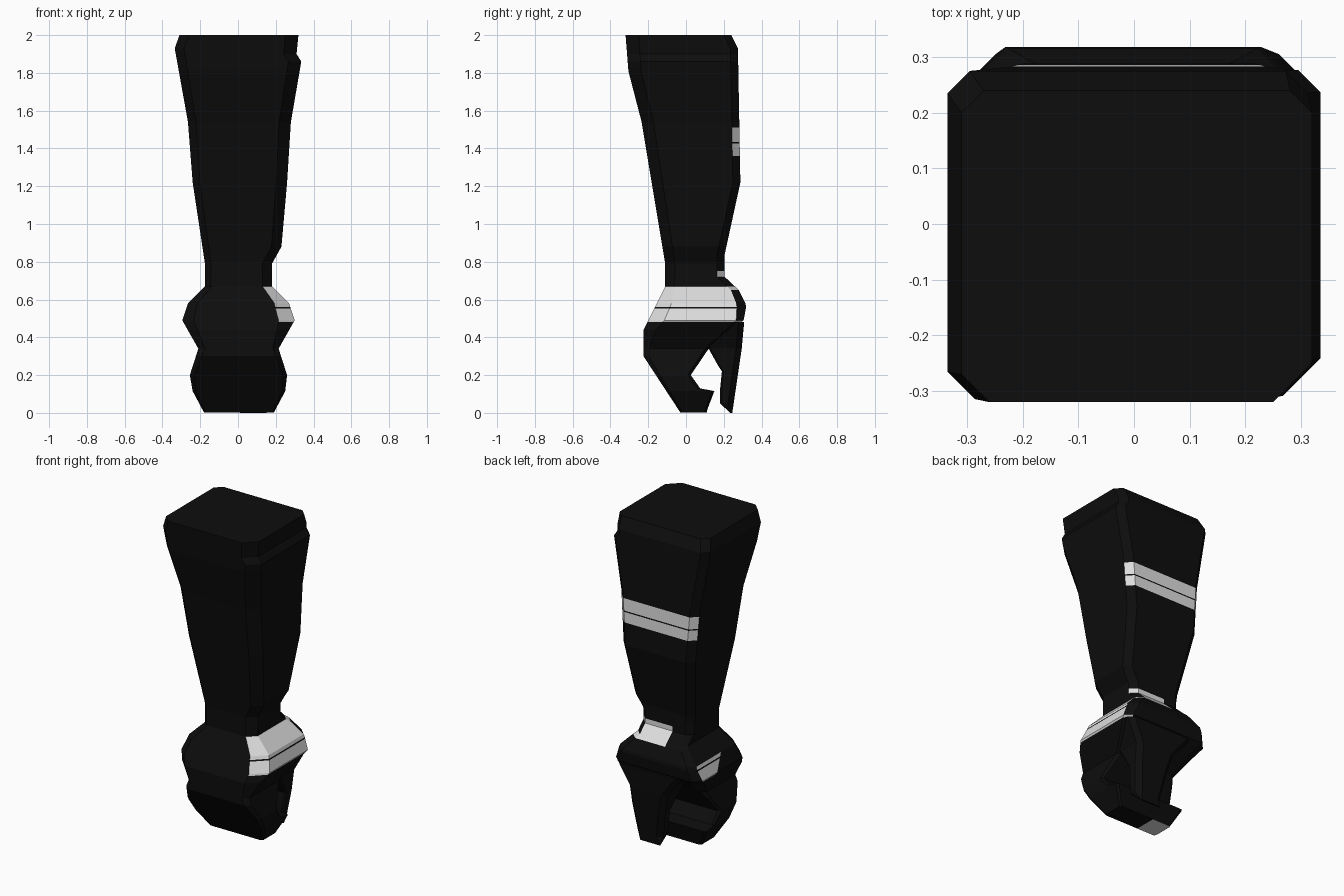
import bpy, bmesh
from mathutils import Vector

if "Cube" in bpy.data.objects:
    bpy.data.objects.remove(bpy.data.objects["Cube"])


def material(name, value):
    m = bpy.data.materials.new(name)
    m.diffuse_color = (value, value, value, 1)
    m.use_nodes = True
    m.node_tree.nodes["Principled BSDF"].inputs["Base Color"].default_value = m.diffuse_color
    return m


MATS = [material("black", 0.004), material("pale_grey", 0.72)]


def at(profile, z):
    """Piecewise linear value of a (z, value) profile, listed top down."""
    if z >= profile[0][0]:
        return profile[0][1]
    for (za, a), (zb, b) in zip(profile, profile[1:]):
        if zb <= z <= za:
            return a + (b - a) * (za - z) / (za - zb)
    return profile[-1][1]


def loft(name, levels, left, right, front, back, cham, cuts=(), rule=None):
    """Stack of chamfered rectangles following four silhouettes."""
    bm = bmesh.new()
    rings = []
    for z in sorted(levels, reverse=True):
        x0, x1, y0, y1 = (at(p, z) for p in (left, right, front, back))
        fl, fr, br, bl = (min(at(p, z), 0.45 * (y1 - y0)) for p in cham)
        pts = [(x0 + fl, y0), (x1 - fr, y0), (x1, y0 + fr), (x1, y1 - br),
               (x1 - br, y1), (x0 + bl, y1), (x0, y1 - bl), (x0, y0 + fl)]
        rings.append([bm.verts.new((x, y, z)) for x, y in pts])
    for a, b in zip(rings, rings[1:]):
        for i in range(8):
            j = (i + 1) % 8
            bm.faces.new((a[i], b[i], b[j], a[j]))
    bm.faces.new(rings[0])
    bm.faces.new(rings[-1][::-1])
    bmesh.ops.recalc_face_normals(bm, faces=bm.faces)
    for co, no in cuts:
        bmesh.ops.bisect_plane(bm, geom=bm.verts[:] + bm.edges[:] + bm.faces[:],
                               plane_co=co, plane_no=no)
    bm.normal_update()
    for f in bm.faces:
        f.material_index = int(bool(rule and rule(f.calc_center_median(), f.normal)))
    me = bpy.data.meshes.new(name)
    bm.to_mesh(me)
    bm.free()
    for m in MATS:
        me.materials.append(m)
    ob = bpy.data.objects.new(name, me)
    bpy.context.collection.objects.link(ob)
    return ob


def const(v):
    return [(0, v)]


# Forearm, down to the narrow wrist, with stripes on the back
def arm_rule(c, n):
    if n.y < 0.7:
        return False
    stripe = 1.36 < c.z < 1.425 or 1.433 < c.z < 1.51
    patch = c.x > -0.05 and 0.705 < c.z < 0.75
    return stripe or patch


loft("forearm",
     [2, 1.93, 1.9, 1.86, 1.81, 1.54, 1.51, 1.433, 1.425, 1.36, 1.22, 0.88,
      0.84, 0.79, 0.75, 0.705, 0.67],
     [(2, -.31), (1.93, -.335), (1.54, -.265), (1.22, -.24), (.79, -.175), (.67, -.175)],
     [(2, .32), (1.9, .31), (1.86, .335), (1.54, .28), (1.22, .26), (.88, .23), (.79, .18), (.67, .18)],
     [(2, -.32), (1.81, -.305), (1.54, -.235), (.79, -.11), (.67, -.11)],
     [(2, .24), (1.93, .275), (1.22, .288), (.84, .205), (.67, .205)],
     [[(2, .05), (.67, .03)], [(2, .07), (.67, .05)], const(.04), const(.04)],
     cuts=[((-.05, 0, 0), (1, 0, 0))], rule=arm_rule)


# Palm and curled fingers, with pale knuckle bands
def hand_rule(c, n):
    band = 0.48 < c.z < 0.553 or 0.561 < c.z < 0.665
    if n.z < -0.9:
        return c.z < 0.03 and c.x < 0
    if band and n.x > 0.4 and n.y < 0.5:
        return True
    if band and n.x < -0.75:
        return c.y > -0.03 + (0.65 - c.z) * 0.88
    return n.y > 0.4 and abs(n.x) < 0.4 and c.z > 0.65 and c.x > -0.05


loft("hand",
     [.72, .67, .65, .58, .561, .553, .49, .48, .44, .34, .3, .2, .13, .115, .01, .002],
     [(.67, -.175), (.58, -.265), (.49, -.295), (.34, -.21), (.2, -.255), (.115, -.24), (.002, -.18)],
     [(.67, .18), (.58, .27), (.49, .30), (.34, .215), (.2, .26), (.115, .25), (.002, .19)],
     [(.67, -.11), (.44, -.225), (.3, -.225), (.002, -.03)],
     [(.72, .205), (.65, .28), (.57, .32), (.49, .305), (.34, .12), (.2, .025),
      (.13, .075), (.115, .15), (.01, .11)],
     [[(.67, .04), (.49, .06), (.3, .03), (0, .01)],
      [(.67, .05), (.57, .08), (.49, .085), (.34, .03), (0, .01)],
      [(.67, .04), (.57, .05), (.34, .02), (0, .01)],
      [(.67, .03), (.57, .04), (.44, .05), (.3, .02), (0, .01)]],
     cuts=[((-.05, 0, 0), (1, 0, 0)),
           ((0, -.03, .65), Vector((0, 1, .88)).normalized())],
     rule=hand_rule)

# Thumb, set towards the right at the back
loft("thumb",
     [.48, .34, .25, .22, .12, .05, 0],
     [(.48, -.17), (.34, -.06), (.22, -.03), (0, .01)],
     [(.48, .28), (.34, .205), (.22, .20), (.05, .18), (0, .15)],
     [(.48, .05), (.34, .12), (.25, .17), (.22, .19), (.12, .18), (.05, .18), (0, .235)],
     [(.48, .308), (.34, .295), (0, .245)],
     [const(.01)] * 2 + [const(.03)] * 2)
